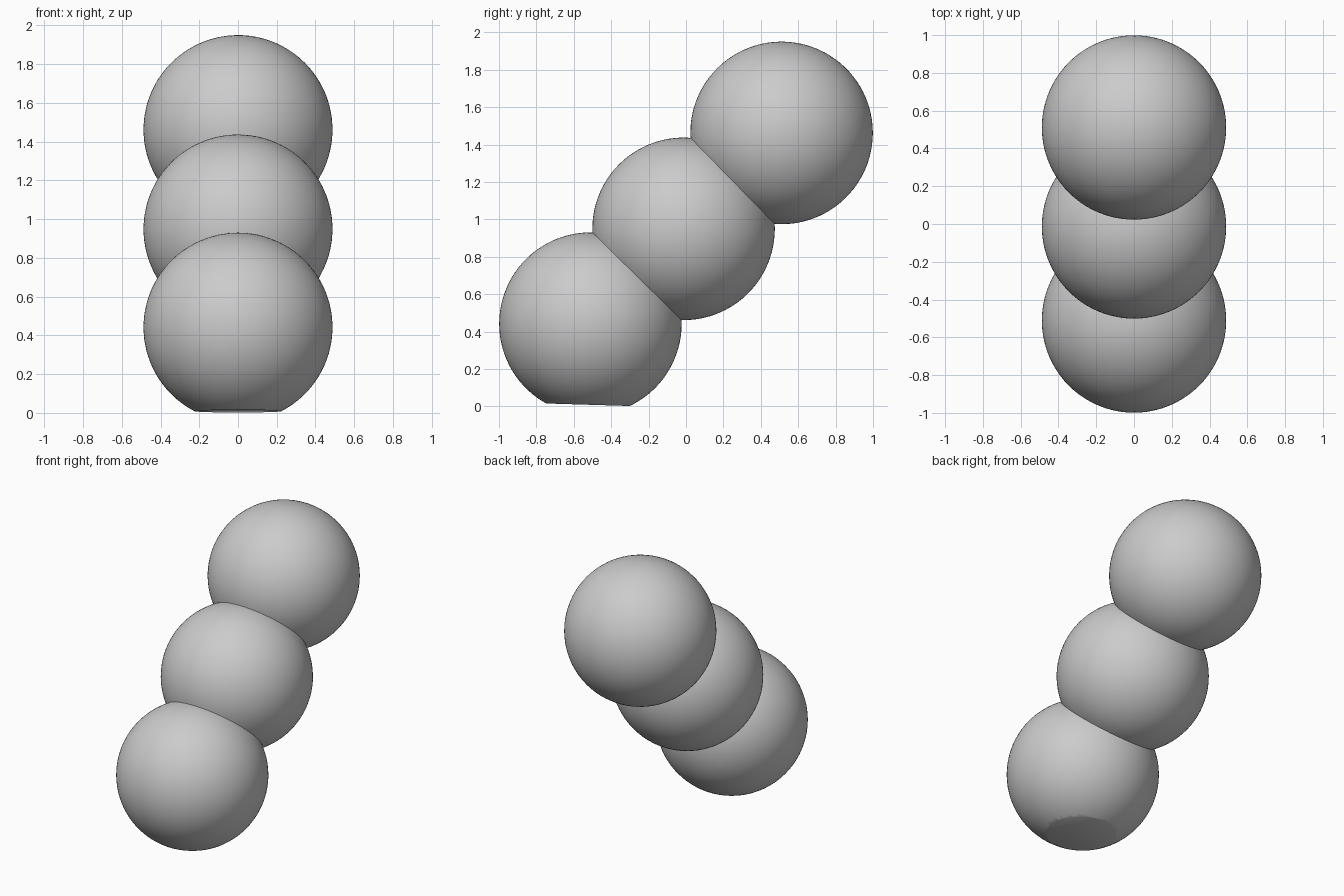
import bpy
import bmesh
from mathutils import Vector

if "Cube" in bpy.data.objects:
    bpy.data.objects.remove(bpy.data.objects["Cube"])

RADIUS = 0.488


def ball(name, y, z):
    bpy.ops.mesh.primitive_ico_sphere_add(subdivisions=5, radius=RADIUS, location=(0, y, z))
    obj = bpy.context.object
    obj.name = name
    bpy.ops.object.transform_apply(location=True)
    return obj


# Three overlapping balls climbing diagonally backwards
body = ball("ball_stack", -0.511, 0.442)
others = [ball("middle_ball", -0.013, 0.949), ball("top_ball", 0.511, 1.462)]

# Fuse them into a single skin
for other in others:
    mod = body.modifiers.new("fuse", "BOOLEAN")
    mod.operation = "UNION"
    mod.solver = "EXACT"
    mod.object = other
    bpy.context.view_layer.objects.active = body
    bpy.ops.object.modifier_apply(modifier=mod.name)
    bpy.data.objects.remove(other, do_unlink=True)

# Slightly tilted flat foot under the lowest ball
bm = bmesh.new()
bm.from_mesh(body.data)
cut = bmesh.ops.bisect_plane(
    bm, geom=bm.verts[:] + bm.edges[:] + bm.faces[:],
    plane_co=Vector((0, -0.5, 0.008)), plane_no=Vector((0, 0.03, 1)),
    clear_inner=True)
rim = [e for e in cut["geom_cut"] if isinstance(e, bmesh.types.BMEdge)]
bmesh.ops.contextual_create(bm, geom=rim)
bmesh.ops.recalc_face_normals(bm, faces=bm.faces[:])
bm.to_mesh(body.data)
bm.free()

# Smooth balls, crisp creases and foot edge
bpy.ops.object.select_all(action="DESELECT")
body.select_set(True)
bpy.context.view_layer.objects.active = body
bpy.ops.object.shade_smooth_by_angle(angle=0.5)
